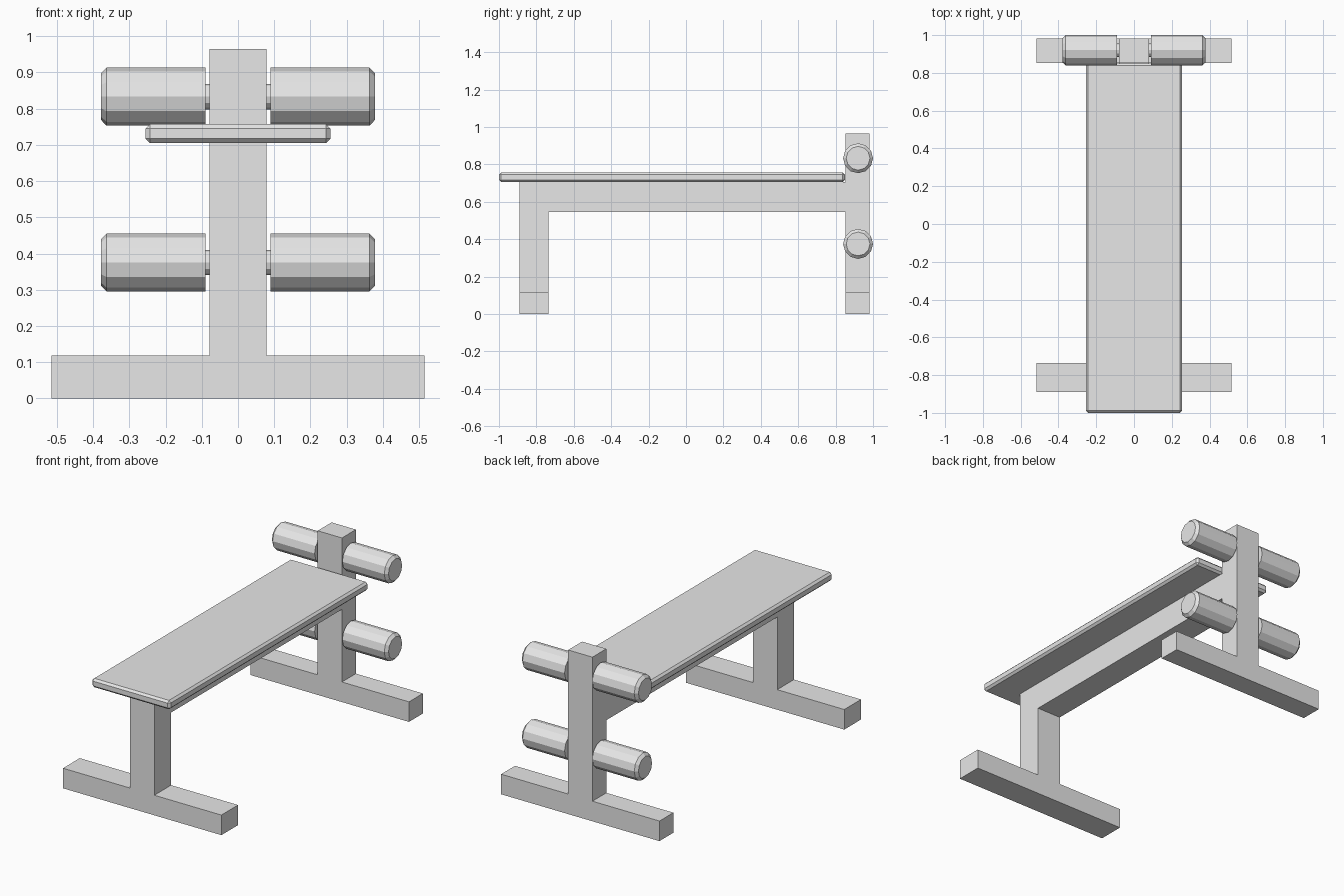
import bpy, bmesh, math
from mathutils import Matrix

if "Cube" in bpy.data.objects:
    bpy.data.objects.remove(bpy.data.objects["Cube"])

grey = bpy.data.materials.new("plain_grey")
grey.use_nodes = True
grey.diffuse_color = (0.8, 0.8, 0.8, 1)
grey.node_tree.nodes["Principled BSDF"].inputs["Base Color"].default_value = (0.8, 0.8, 0.8, 1)


def finish(name, bm):
    bmesh.ops.recalc_face_normals(bm, faces=bm.faces)
    mesh = bpy.data.meshes.new(name)
    bm.to_mesh(mesh)
    bm.free()
    mesh.materials.append(grey)
    obj = bpy.data.objects.new(name, mesh)
    bpy.context.collection.objects.link(obj)
    return obj


def box(name, x, y, z, bevel=0):
    bm = bmesh.new()
    bmesh.ops.create_cube(bm, size=1)
    for v in bm.verts:
        v.co = [r[0] if c < 0 else r[1] for c, r in zip(v.co, (x, y, z))]
    if bevel:
        bmesh.ops.bevel(bm, geom=bm.edges[:], offset=bevel, segments=1, affect='EDGES')
    return finish(name, bm)


def t_stand(name, y0, y1, height):
    """Wide foot and upright as one extruded upside-down T."""
    half = [(FOOT, 0), (FOOT, FOOT_H), (POST, FOOT_H), (POST, height)]
    outline = half + [(-x, z) for x, z in reversed(half)]
    bm = bmesh.new()
    face = bm.faces.new([bm.verts.new((x, y0, z)) for x, z in outline])
    out = bmesh.ops.extrude_face_region(bm, geom=[face])
    verts = [g for g in out["geom"] if isinstance(g, bmesh.types.BMVert)]
    bmesh.ops.translate(bm, verts=verts, vec=(0, y1 - y0, 0))
    return finish(name, bm)


def roller(name, x0, x1, z, radius, chamfer=0):
    """Twelve-sided cylinder along x, chamfered at its outer end."""
    bm = bmesh.new()
    place = Matrix.Translation(((x0 + x1) / 2, ROLLER_Y, z)) @ Matrix.Rotation(math.pi / 2, 4, 'Y')
    bmesh.ops.create_cone(bm, cap_ends=True, segments=12, radius1=radius, radius2=radius,
                          depth=abs(x1 - x0), matrix=place)
    if chamfer:
        rim = [e for e in bm.edges if all(abs(v.co.x - x1) < 1e-4 for v in e.verts)]
        bmesh.ops.bevel(bm, geom=rim, offset=chamfer, segments=1, affect='EDGES')
    return finish(name, bm)


FOOT, FOOT_H, POST = 0.515, 0.118, 0.079
SEAT_Z, ROLLER_Y = 0.705, 0.92

# Frame
t_stand("front_stand", -0.89, -0.735, SEAT_Z)
t_stand("rear_stand", 0.853, 0.982, 0.965)
box("seat_beam", (-POST, POST), (-0.735, 0.853), (0.545, SEAT_Z))

# Padded board
box("bench_board", (-0.255, 0.255), (-1, 0.85), (SEAT_Z, 0.757), 0.012)

# Leg rollers with their axles
for level, z in (("upper", 0.833), ("lower", 0.375)):
    roller(level + "_axle", -0.12, 0.12, z, 0.035)
    for side, s in (("left", 1), ("right", -1)):
        roller(f"{level}_{side}_roller", s * 0.09, s * 0.379, z, 0.08, 0.016)
